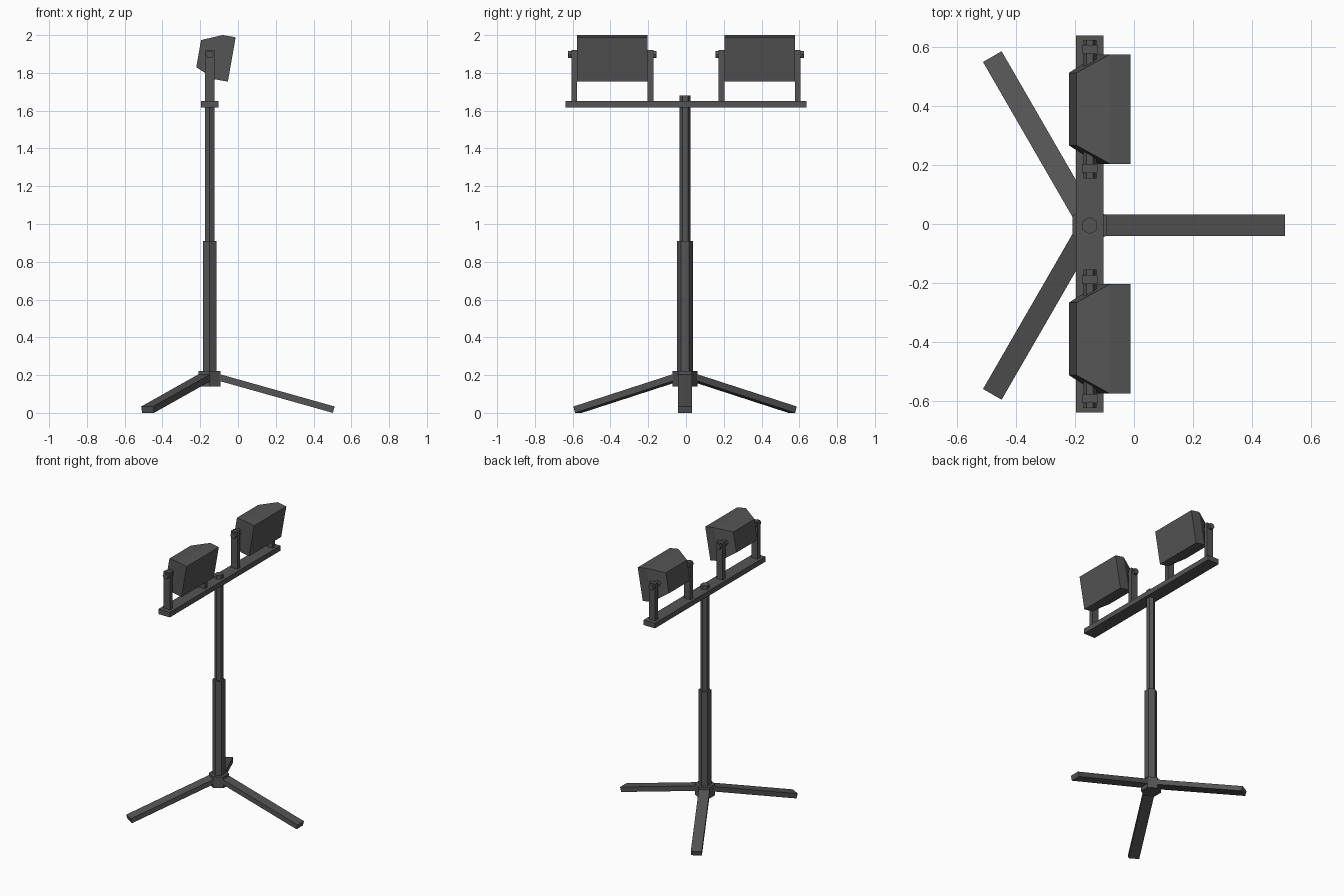
import bpy, bmesh, math
from mathutils import Matrix, Vector

if "Cube" in bpy.data.objects:
    bpy.data.objects.remove(bpy.data.objects["Cube"], do_unlink=True)

# One dark metal for everything
metal = bpy.data.materials.new("dark_grey_metal")
metal.use_nodes = True
GREY = (0.09, 0.09, 0.09, 1)
metal.diffuse_color = GREY
metal.node_tree.nodes["Principled BSDF"].inputs["Base Color"].default_value = GREY

AXIS_X, AXIS_Y = -0.15, -0.005


def finish(name, bm, matrix=Matrix()):
    bmesh.ops.recalc_face_normals(bm, faces=bm.faces)
    mesh = bpy.data.meshes.new(name)
    bm.to_mesh(mesh)
    bm.free()
    mesh.materials.append(metal)
    obj = bpy.data.objects.new(name, mesh)
    bpy.context.collection.objects.link(obj)
    obj.matrix_world = matrix
    return obj


def box(name, size, matrix):
    bm = bmesh.new()
    bmesh.ops.create_cube(bm, size=1)
    bmesh.ops.scale(bm, vec=size, verts=bm.verts)
    return finish(name, bm, matrix)


def hex_rod(name, radius, length, matrix):
    bm = bmesh.new()
    bmesh.ops.create_cone(bm, cap_ends=True, segments=6, radius1=radius,
                          radius2=radius, depth=length)
    # Put a corner on the local y axis
    corner = max(bm.verts, key=lambda v: v.co.y).co
    turn = math.pi / 2 - math.atan2(corner.y, corner.x)
    bmesh.ops.rotate(bm, matrix=Matrix.Rotation(turn, 3, "Z"), verts=bm.verts)
    return finish(name, bm, matrix)


# Telescopic pole and hub
for name, radius, low, high in (("hub", 0.067, 0.14, 0.222),
                                ("lower_pole", 0.042, 0.2, 0.91),
                                ("upper_pole", 0.029, 0.85, 1.68)):
    hex_rod(name, radius, high - low,
            Matrix.Translation((AXIS_X, AXIS_Y, (low + high) / 2)))

# Three sloping legs
outer, inner = Vector((0.657, 0, 0.017)), Vector((0.045, 0, 0.189))
slope = math.atan2(inner.z - outer.z, outer.x - inner.x)
for i in range(3):
    place = (Matrix.Translation((AXIS_X, AXIS_Y, 0))
             @ Matrix.Rotation(i * math.tau / 3, 4, "Z")
             @ Matrix.Translation((outer + inner) / 2)
             @ Matrix.Rotation(slope, 4, "Y"))
    box(f"leg_{i + 1}", ((outer - inner).length, 0.073, 0.035), place)

# Crossbar
box("crossbar", (0.092, 1.278, 0.037), Matrix.Translation((AXIS_X, 0, 1.634)))


def lamp_housing(name, y):
    """Square front section that tapers to a smaller back, tilted downwards."""
    bm = bmesh.new()
    rings = []
    for depth, half_w, half_h in ((0, 0.186, 0.119), (-0.07, 0.186, 0.119),
                                  (-0.178, 0.123, 0.073)):
        rings.append([bm.verts.new((depth, sy * half_w, sz * half_h))
                      for sy, sz in ((-1, -1), (1, -1), (1, 1), (-1, 1))])
    for a, b in zip(rings, rings[1:]):
        for i in range(4):
            j = (i + 1) % 4
            bm.faces.new((a[i], a[j], b[j], b[i]))
    bm.faces.new(rings[0])
    bm.faces.new(rings[-1])
    tilt = Matrix.Rotation(math.radians(10), 4, "Y")
    finish(name, bm, Matrix.Translation((-0.033, y, 1.871)) @ tilt)


# Lamps, each held between two brackets by hexagonal pivots
for side, y in (("front", -0.39), ("back", 0.39)):
    lamp_housing(f"{side}_lamp", y)
    for end, s in (("near", -1), ("far", 1)):
        box(f"{side}_{end}_bracket", (0.052, 0.03, 0.28),
            Matrix.Translation((AXIS_X, y + s * 0.202, 1.782)))
        # Local y of the rod points along x so its corners face sideways
        lay = Matrix.Rotation(math.pi / 2, 4, "X") @ Matrix.Rotation(math.pi / 2, 4, "Z")
        hex_rod(f"{side}_{end}_pivot", 0.022, 0.135,
                Matrix.Translation((AXIS_X, y + s * 0.1675, 1.897)) @ lay)
